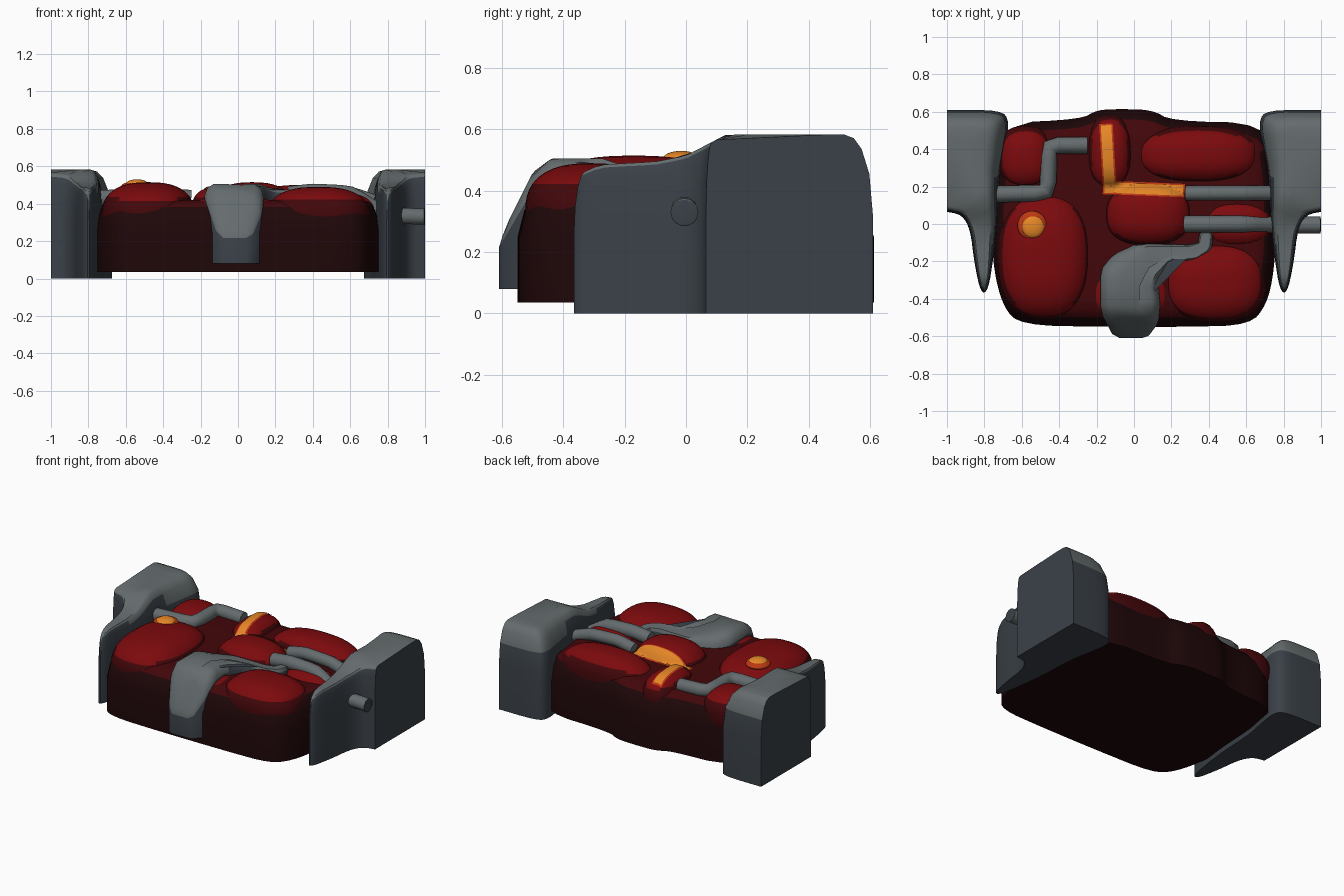
import bpy, bmesh, math
from mathutils import Vector

cube = bpy.data.objects.get("Cube")
if cube:
    bpy.data.objects.remove(cube)


def material(name, rgb):
    m = bpy.data.materials.new(name)
    m.use_nodes = True
    m.diffuse_color = (*rgb, 1)
    m.node_tree.nodes["Principled BSDF"].inputs["Base Color"].default_value = (*rgb, 1)
    return m


GREY = material("slate grey", (0.13, 0.15, 0.155))
IRON = material("dark blue grey", (0.043, 0.053, 0.065))
RED = material("deep red", (0.2, 0.003, 0.004))
WINE = material("wine red", (0.055, 0.002, 0.003))
DARK = material("dark maroon", (0.013, 0.002, 0.0025))
ORANGE = material("orange", (0.78, 0.24, 0.02))
AMBER = material("burnt orange", (0.5, 0.04, 0.006))


def finish(name, bm, mat, steep=None, limit=0.0):
    """Faces whose normal rises less than the limit take the steep material."""
    bmesh.ops.recalc_face_normals(bm, faces=bm.faces)
    bm.normal_update()
    if steep:
        for f in bm.faces:
            f.material_index = int(f.normal.z < limit)
    mesh = bpy.data.meshes.new(name)
    bm.to_mesh(mesh)
    bm.free()
    for m in (mat, steep):
        if m:
            mesh.materials.append(m)
    obj = bpy.data.objects.new(name, mesh)
    bpy.context.collection.objects.link(obj)
    bpy.ops.object.select_all(action='DESELECT')
    obj.select_set(True)
    bpy.context.view_layer.objects.active = obj
    bpy.ops.object.shade_smooth_by_angle(angle=math.radians(40))


def soften(points, passes, cut=0.25, fixed=lambda p: False):
    """Corner cutting on a closed outline, keeping fixed corners."""
    pts = [Vector(p) for p in points]
    for _ in range(passes):
        new = []
        for i, p in enumerate(pts):
            if fixed(p):
                new.append(p)
            else:
                new += [p.lerp(pts[i - 1], cut), p.lerp(pts[(i + 1) % len(pts)], cut)]
        pts = new
    return pts


def nearest(p, spine):
    found = []
    for a, b in zip(spine, spine[1:]):
        a, b = Vector(a), Vector(b)
        t = max(0, min(1, (p - a).dot(b - a) / (b - a).length_squared))
        found.append(a.lerp(b, t))
    return min(found, key=lambda q: (q - p).length)


def ramp(table):
    def f(v):
        if v <= table[0][0]:
            return table[0][1]
        for (a, x), (b, y) in zip(table, table[1:]):
            if v <= b:
                return x + (y - x) * (v - a) / (b - a)
        return table[-1][1]
    return f


def loft(name, outline, spine, bottom, top, rings, mat, steep, limit, flip=1, flat_x=9):
    """Rings of (height fraction, inset toward spine), closed at both ends."""
    bm = bmesh.new()
    loops = []
    for t, f in rings:
        loop = []
        for p in outline:
            q = p.lerp(nearest(p, spine), f)
            if p.x > flat_x - 0.001:
                q.x = flat_x
            z = bottom + (top(q.y) - bottom) * t
            loop.append(bm.verts.new((q.x * flip, q.y, z)))
        loops.append(loop)
    n = len(outline)
    for lo, hi in zip(loops, loops[1:]):
        for i in range(n):
            j = (i + 1) % n
            bm.faces.new((lo[i], lo[j], hi[j], hi[i]))
    caps = [bm.faces.new(loops[0]), bm.faces.new(loops[-1])]
    bmesh.ops.triangulate(bm, faces=caps)
    finish(name, bm, mat, steep, limit)


# Body slab with a bulge at the back
body = [(-0.6, -0.54), (-0.2, -0.55), (0.3, -0.55), (0.62, -0.54), (0.71, -0.43), (0.75, -0.25),
        (0.76, 0), (0.75, 0.3), (0.71, 0.54), (0.2, 0.55), (0.1, 0.61), (-0.07, 0.615),
        (-0.2, 0.61), (-0.28, 0.56), (-0.7, 0.54), (-0.76, 0.2), (-0.76, -0.2), (-0.7, -0.45)]
loft("body", soften(body, 2), [(-0.4, 0), (0.4, 0)], 0.035, lambda y: 0.42,
     [(0, 0), (0.55, 0), (0.78, 0.04), (0.9, 0.09), (0.98, 0.17), (1, 0.3), (1, 0.8)],
     WINE, DARK, 0.8)

# Rounded red lumps: centre x, y, radius x, y, top height
lumps = {
    "front_right_lump": (-0.48, -0.17, 0.25, 0.34, 0.515),
    "back_right_lump": (-0.58, 0.355, 0.15, 0.17, 0.475),
    "back_left_lump": (0.34, 0.37, 0.33, 0.155, 0.5),
    "middle_lump": (0.075, 0.05, 0.24, 0.175, 0.515),
    "left_lump": (0.55, 0.0, 0.19, 0.13, 0.46),
    "front_left_lump": (0.43, -0.31, 0.275, 0.215, 0.49),
    "back_ridge_lump": (-0.13, 0.38, 0.125, 0.2, 0.485),
    "front_middle_lump": (-0.02, -0.37, 0.24, 0.15, 0.45),
}
LOW, POWER = 0.33, 2.5


def ellipsoid(name, centre, radii, power, mat, steep=None, limit=0.0):
    bm = bmesh.new()
    bmesh.ops.create_uvsphere(bm, u_segments=48, v_segments=24, radius=1)
    for v in bm.verts:
        v.co = [c + r * math.copysign(abs(a) ** (2 / power), a)
                for c, r, a in zip(centre, radii, v.co)]
    finish(name, bm, mat, steep, limit)


for name, (x, y, rx, ry, top) in lumps.items():
    ellipsoid(name, (x, y, LOW), (rx, ry, top - LOW), POWER, RED, WINE, 0.6)


def surface(x, y):
    h = 0.42
    for cx, cy, rx, ry, top in lumps.values():
        d = 1 - abs((x - cx) / rx) ** POWER - abs((y - cy) / ry) ** POWER
        if d > 0:
            h = max(h, LOW + (top - LOW) * d ** (1 / POWER))
    return h


# Bent orange stripe draped over the lumps, with a darker border
def stripe(name, half, lift, mat):
    corners = [Vector(p) for p in ((-0.148, 0.5), (-0.13, 0.195), (0.235, 0.18))]
    bm = bmesh.new()
    n, w = 24, 6
    for a, b in zip(corners, corners[1:]):
        along = (b - a).normalized()
        side = Vector((-along.y, along.x))
        a, b = a - along * half, b + along * half
        grid = []
        for i in range(n + 1):
            row = []
            for j in range(w + 1):
                p = a.lerp(b, i / n) + side * half * (2 * j / w - 1)
                row.append(bm.verts.new((p.x, p.y, surface(p.x, p.y) + lift)))
            grid.append(row)
        for r, s in zip(grid, grid[1:]):
            for j in range(w):
                bm.faces.new((r[j], r[j + 1], s[j + 1], s[j]))
    finish(name, bm, mat)


stripe("stripe_border", 0.036, 0.004, AMBER)
stripe("stripe", 0.028, 0.008, ORANGE)

# Round button on the large lump
ellipsoid("button_ring", (-0.545, -0.008, 0.495), (0.078, 0.078, 0.024), 2, AMBER)
ellipsoid("button", (-0.54, -0.015, 0.505), (0.06, 0.06, 0.025), 2, ORANGE)

# Front strap that climbs the front and bends to one side
strap = [(-0.105, -0.61), (0.07, -0.61), (0.13, -0.53), (0.14, -0.43), (0.13, -0.32), (0.19, -0.2),
         (0.32, -0.2), (0.42, -0.14), (0.425, -0.04), (0.35, -0.04), (0.34, -0.11),
         (0.02, -0.1), (-0.11, -0.16), (-0.18, -0.25), (-0.18, -0.47)]
loft("front_strap", soften(strap, 1, 0.16),
     [(-0.02, -0.5), (-0.02, -0.27), (0.1, -0.16), (0.35, -0.15), (0.385, -0.07)], 0.08,
     ramp([(-0.61, 0.24), (-0.5, 0.46), (-0.44, 0.505), (-0.27, 0.505), (-0.17, 0.47),
           (-0.05, 0.46)]),
     [(0, 0), (0.85, 0), (0.95, 0.1), (1, 0.3), (1, 0.7)], GREY, IRON, 0.25)

# End blocks with forward-pointing fins, mirrored
end = [(1, 0.61), (0.71, 0.61), (0.665, 0.55), (0.69, 0.4), (0.72, 0.25), (0.73, 0), (0.75, -0.17),
       (0.78, -0.36), (0.82, -0.37), (0.855, -0.2), (0.875, -0.03), (0.92, 0.05), (1, 0.065)]
for label, flip in (("left", 1), ("right", -1)):
    loft(label + "_end_block", soften(end, 2, fixed=lambda p: p.x > 0.999),
         [(0.805, -0.28), (0.82, -0.05), (0.93, 0.2), (0.97, 0.38)], 0,
         ramp([(-0.36, 0.45), (-0.28, 0.485), (-0.1, 0.495), (0, 0.515), (0.13, 0.583)]),
         [(0, 0), (0.55, 0), (0.78, 0.05), (0.92, 0.16), (0.98, 0.27), (1, 0.4), (1, 0.7)],
         GREY, IRON, 0.25, flip, 1.0)


# Pipes with rounded bends
def pipe(name, points, radius):
    curve = bpy.data.curves.new(name, 'CURVE')
    curve.dimensions = '3D'
    curve.bevel_depth = radius
    curve.bevel_resolution = 3
    curve.use_fill_caps = True
    spline = curve.splines.new('POLY')
    pts = [Vector(p) for p in points]
    path = [pts[0]]
    for a, p, b in zip(pts, pts[1:], pts[2:]):
        path += [p.lerp(a, 0.25), p.lerp(a, 0.08).lerp(p.lerp(b, 0.08), 0.5), p.lerp(b, 0.25)]
    path.append(pts[-1])
    spline.points.add(len(path) - 1)
    for sp, p in zip(spline.points, path):
        sp.co = (*p, 1)
    curve.materials.append(GREY)
    bpy.context.collection.objects.link(bpy.data.objects.new(name, curve))


pipe("right_bent_pipe", [(-0.74, 0.16, 0.43), (-0.46, 0.165, 0.44), (-0.455, 0.42, 0.44),
                         (-0.25, 0.42, 0.43)], 0.045)
pipe("left_back_pipe", [(0.28, 0.165, 0.44), (0.4, 0.165, 0.465), (0.6, 0.165, 0.455),
                        (0.76, 0.165, 0.4)], 0.04)
pipe("left_front_pipe", [(0.27, 0, 0.45), (0.4, 0, 0.465), (0.6, 0, 0.455), (0.78, -0.005, 0.34),
                         (0.996, -0.005, 0.33)], 0.045)

# Dark end plate on the pipe that passes through the block
ellipsoid("pipe_end_plate", (0.996, -0.005, 0.33), (0.004, 0.045, 0.045), 2, IRON)
